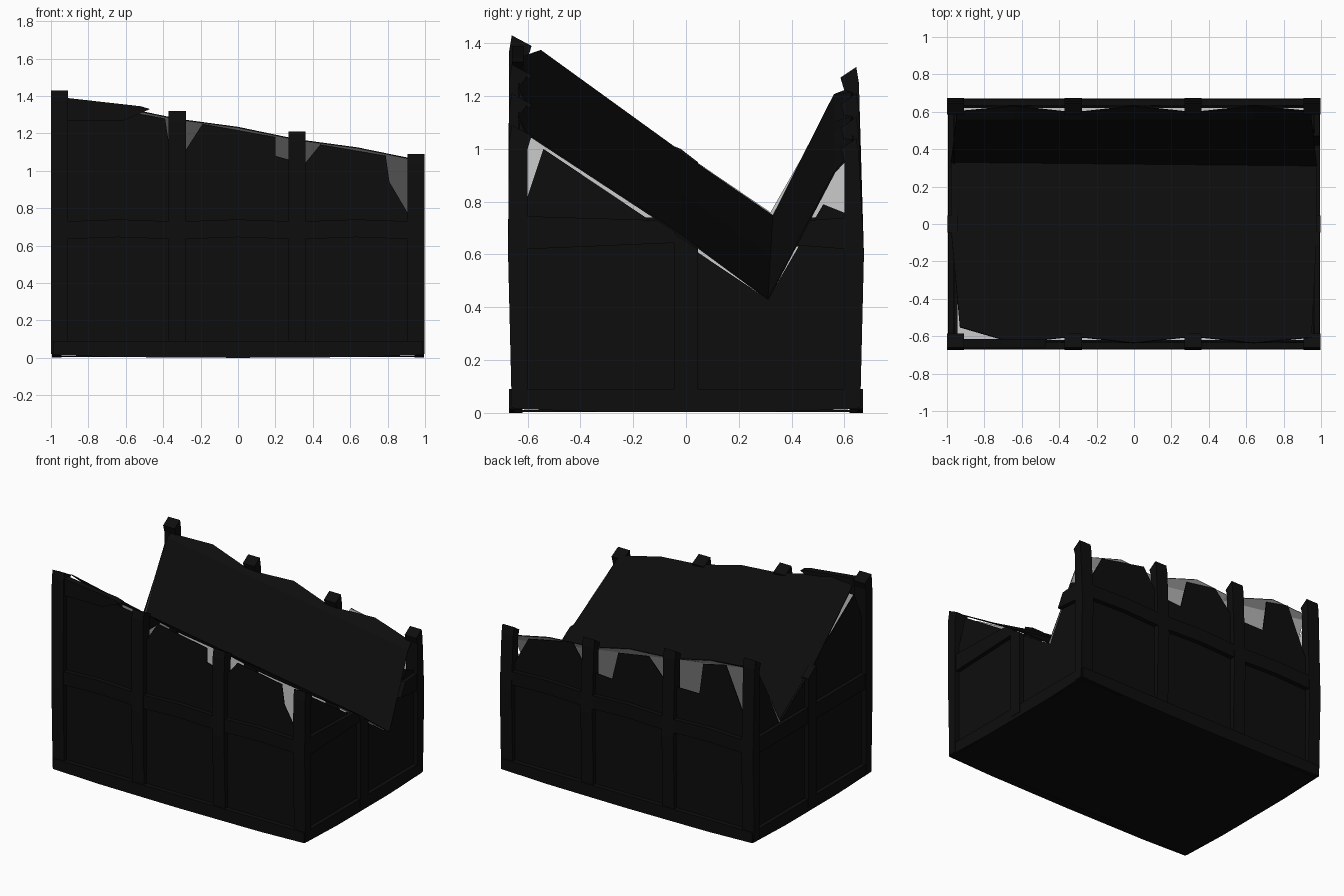
import bpy, bmesh

dark = bpy.data.materials.new("charred_dark")
dark.diffuse_color = (0.004, 0.004, 0.004, 1)


def make_object(name, verts, faces, sheet=False):
    me = bpy.data.meshes.new(name)
    me.from_pydata(verts, [], faces)
    me.materials.append(dark)
    ob = bpy.data.objects.new(name, me)
    bpy.context.collection.objects.link(ob)
    if sheet:
        # thin skin whose inner side stays grey
        me.materials.append(None)
        m = ob.modifiers.new("skin", 'SOLIDIFY')
        m.thickness = 0.006
        m.offset = -1
        m.material_offset = 1
    else:
        bm = bmesh.new()
        bm.from_mesh(me)
        bmesh.ops.recalc_face_normals(bm, faces=bm.faces)
        bm.to_mesh(me)
        bm.free()
    return ob


def place(p, axis, t):
    return {'X': (t, p[0], p[1]), 'Y': (p[0], t, p[1]), 'Z': (p[0], p[1], t)}[axis]


def prism(name, pts, axis, a, b):
    """Extrude a 2D outline along an axis from a to b."""
    n = len(pts)
    verts = [place(p, axis, a) for p in pts] + [place(p, axis, b) for p in pts]
    faces = [tuple(range(n)), tuple(range(n, 2 * n))]
    faces += [(i, (i + 1) % n, (i + 1) % n + n, i + n) for i in range(n)]
    return make_object(name, verts, faces)


def sheet(name, pts, axis, t, flip=False):
    pts = pts[::-1] if flip else pts
    return make_object(name, [place(p, axis, t) for p in pts], [tuple(range(len(pts)))], True)


def rect(a0, a1, b0, b1):
    return [(a0, b0), (a1, b0), (a1, b1), (a0, b1)]


XS = [-0.955, -0.325, 0.315, 0.952]

# Posts along front and back, falling in height to the right
for side, label, tops in ((-1, "front", (1.43, 1.32, 1.21, 1.09)),
                          (1, "back", (1.31, 1.21, 1.12, 1.04))):
    for x, h in zip(XS, tops):
        lean = 0.66 if side < 0 else 0.645
        prof = [(0.66, 0.02), (0.674, 0.6), (lean + 0.01, h - 0.06), (lean, h),
                (0.585, h - 0.04), (0.60, h - 0.09), (0.60, 0.02)]
        prism(label + "_post", [(y * side, z) for y, z in prof], 'X', x - 0.046, x + 0.046)
    # Base and middle rails
    y0, y1 = 0.62 * side, 0.67 * side
    prism(label + "_base_rail", [(-0.99, 0.015), (-0.64, 0.004), (0, 0), (0.64, 0.004),
                                 (0.99, 0.015), (0.99, 0.09), (-0.99, 0.09)], 'Y', y0, y1)
    for i in range(3):
        a, b = XS[i] + 0.04, XS[i + 1] - 0.04
        prism(label + "_middle_rail", [(a, 0.635), ((a + b) / 2, 0.645), (b, 0.635),
                                       (b, 0.73), ((a + b) / 2, 0.74), (a, 0.73)],
              'Y', y0, 0.668 * side)

# Front and back wall panels with broken corners beside the posts
front = [
    [(-0.92, 0.03), (-0.36, 0.03), (-0.365, 1.12), (-0.39, 1.28), (-0.92, 1.37)],
    [(-0.28, 0.03), (0.28, 0.03), (0.27, 1.06), (0.20, 1.08), (0.20, 1.18),
     (-0.19, 1.25), (-0.28, 1.11)],
    [(0.35, 0.03), (0.92, 0.03), (0.91, 0.77), (0.81, 0.94), (0.79, 1.08),
     (0.44, 1.14), (0.35, 1.03)]]
back = [
    [(-0.92, 0.03), (-0.36, 0.03), (-0.36, 0.95), (-0.55, 0.95), (-0.58, 1.17),
     (-0.76, 1.21), (-0.92, 0.85)],
    [(-0.28, 0.03), (0.28, 0.03), (0.28, 0.88), (0.14, 0.87), (0.09, 1.07),
     (-0.15, 1.11), (-0.28, 0.97)],
    [(0.35, 0.03), (0.92, 0.03), (0.91, 0.78), (0.80, 0.98), (0.45, 1.05), (0.35, 0.90)]]
for p in front:
    sheet("front_wall_panel", p, 'Y', -0.635)
for p in back:
    sheet("back_wall_panel", p, 'Y', 0.635, True)

# Broken top rail at the high front corner
prism("top_rail_stub", [(-0.92, 1.27), (-0.61, 1.27), (-0.47, 1.33), (-0.52, 1.345),
                        (-0.92, 1.39)], 'Y', -0.66, -0.615)

# Side walls, cut in a V along the sagging roof
right = [(-0.62, 0.03), (0.62, 0.03), (0.62, 0.75), (0.52, 0.79), (0.31, 0.43),
         (-0.54, 1.0), (-0.62, 0.76)]
left = [(-0.62, 0.03), (0.62, 0.03), (0.62, 1.15), (0.56, 1.18), (0.32, 0.76),
        (-0.52, 1.33), (-0.62, 1.1)]
sheet("right_wall", right, 'X', 0.965)
sheet("left_wall", left, 'X', -0.965, True)

# Side rails and centre posts
for s, label in ((1, "right"), (-1, "left")):
    a, b = 0.945 * s, 0.995 * s
    prism(label + "_base_rail", [(-0.65, 0.015), (-0.3, 0.003), (0.3, 0.003), (0.65, 0.015),
                                 (0.65, 0.09), (-0.65, 0.09)], 'X', a, b)
prism("right_middle_rail", [(-0.61, 0.62), (-0.02, 0.645), (-0.045, 0.69), (-0.11, 0.73),
                            (-0.61, 0.745)], 'X', 0.945, 0.993)
prism("right_middle_rail_stub", [(0.42, 0.635), (0.61, 0.62), (0.61, 0.74), (0.47, 0.73)],
      'X', 0.945, 0.993)
prism("left_middle_rail", rect(-0.61, 0.61, 0.63, 0.74), 'X', -0.993, -0.945)
prism("right_centre_post", [(-0.045, 0.03), (0.045, 0.03), (0.045, 0.62), (-0.045, 0.68)],
      'X', 0.945, 0.998)
prism("left_centre_post", [(-0.045, 0.03), (0.045, 0.03), (0.045, 0.95), (-0.02, 1.0),
                           (-0.045, 1.01)], 'X', -0.998, -0.945)

# Floor
sheet("floor", [(-0.98, -0.65), (0, -0.665), (0.98, -0.65), (0.98, 0.65), (0, 0.665),
                (-0.98, 0.65)], 'Z', 0.004, True)

# Sagging roof sheet: front slope, valley and steep back slope
cols = [-0.95, -0.64, -0.37, -0.27, 0.0, 0.27, 0.36, 0.64, 0.95]
mids = {1, 4, 7}
verts = []
for i, x in enumerate(cols):
    m = i in mids
    verts += [(x, -0.635 if m else -0.605, 1.235 - 0.172 * x - (0 if m else 0.01)),
              (x * 1.03, -0.02, 0.835 - 0.165 * x),
              (x * 1.03, 0.32 - 0.01 * x, 0.592 - 0.168 * x),
              (x, 0.56, 1.06 - 0.155 * x),
              (x, 0.63 if m else 0.60, 1.125 - 0.14 * x - (0 if m else 0.035))]
verts[0] = (-0.93, -0.55, 1.375)
faces = [(5 * i + j, 5 * i + 5 + j, 5 * i + 6 + j, 5 * i + 1 + j)
         for i in range(len(cols) - 1) for j in range(4)]
make_object("sagging_roof", verts, faces, True)
